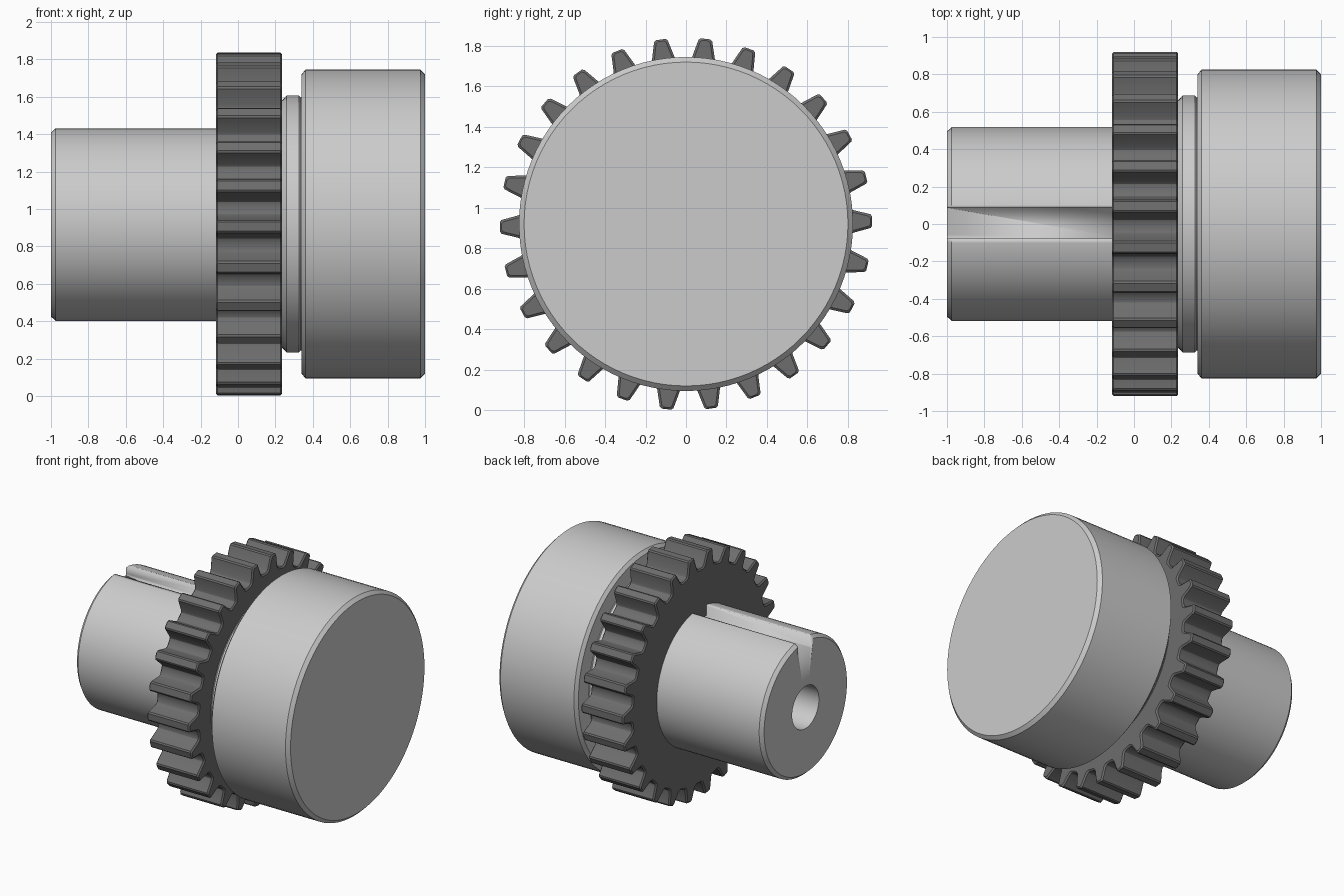
import bpy, bmesh, math

if "Cube" in bpy.data.objects:
    bpy.data.objects.remove(bpy.data.objects["Cube"])

CZ = 0.92       # height of the shared axis
SEG = 96


def material(name, v):
    m = bpy.data.materials.new(name)
    m.diffuse_color = (v, v, v, 1)
    m.use_nodes = True
    m.node_tree.nodes["Principled BSDF"].inputs["Base Color"].default_value = m.diffuse_color
    return m


LIGHT = material("light steel", 0.60)
DARK = material("dark steel", 0.155)


def finish(name, bm, mat, angle=25):
    bmesh.ops.recalc_face_normals(bm, faces=bm.faces)
    me = bpy.data.meshes.new(name)
    bm.to_mesh(me)
    bm.free()
    me.materials.append(mat)
    ob = bpy.data.objects.new(name, me)
    bpy.context.collection.objects.link(ob)
    ob.location.z = CZ
    bpy.ops.object.select_all(action='DESELECT')
    bpy.context.view_layer.objects.active = ob
    ob.select_set(True)
    bpy.ops.object.shade_smooth_by_angle(angle=math.radians(angle))
    return ob


def loft(rings):
    """Join (x, outline) rings along the x axis and close both ends."""
    bm = bmesh.new()
    loops = [[bm.verts.new((x, y, z)) for y, z in pts] for x, pts in rings]
    for a, b in zip(loops, loops[1:]):
        n = len(a)
        for i in range(n):
            j = (i + 1) % n
            bm.faces.new((a[i], a[j], b[j], b[i]))
    bm.faces.new(loops[0])
    bm.faces.new(loops[-1])
    return bm


def circle(r):
    return [(r * math.cos(t), r * math.sin(t))
            for t in (2 * math.pi * i / SEG for i in range(SEG))]


def turned(name, profile):
    return finish(name, loft([(x, circle(r)) for x, r in profile]), LIGHT)


# Wide drum and narrow collar, both chamfered
turned("drum", [(0.34, 0.80), (0.36, 0.825), (0.975, 0.825), (1.0, 0.80)])
turned("collar", [(0.22, 0.655), (0.235, 0.66), (0.26, 0.687),
                  (0.325, 0.687), (0.335, 0.677), (0.345, 0.677)])

# Shaft with a blind bore running in from its free end
shaft = turned("shaft", [(-0.10, 0.16), (-1.0, 0.16), (-1.0, 0.495),
                         (-0.975, 0.518), (-0.10, 0.518), (-0.05, 0.518)])

# Keyway cut along the top of the shaft
bm = bmesh.new()
bmesh.ops.create_cube(bm, size=1)
for v in bm.verts:
    v.co = (v.co.x * 1.2 - 0.6, v.co.y * 0.166 + 0.005, v.co.z * 0.3 + 0.58)
cutter = finish("keyway_cutter", bm, LIGHT)
cutter.hide_render = True
cutter.hide_viewport = True
mod = shaft.modifiers.new("keyway", 'BOOLEAN')
mod.operation = 'DIFFERENCE'
mod.solver = 'EXACT'
mod.object = cutter

# Gear: one tooth flank as (radius, half width), mirrored and repeated
TEETH = 26
FLANK = [(0.808, 0.078), (0.814, 0.065), (0.828, 0.056),
         (0.897, 0.038), (0.912, 0.034), (0.92, 0.024)]


def gear_outline(inset):
    tooth = [(r, -w) for r, w in FLANK] + [(r, w) for r, w in reversed(FLANK)]
    pts = []
    for i in range(TEETH):
        a = math.radians(0.9) + 2 * math.pi * i / TEETH
        for r, w in tooth:
            t = a + (w - math.copysign(inset, w)) / r
            pts.append(((r - inset) * math.cos(t), (r - inset) * math.sin(t)))
    return pts


finish("gear", loft([(-0.118, gear_outline(0.009)), (-0.109, gear_outline(0)),
                     (0.227, gear_outline(0)), (0.236, gear_outline(0.009))]), DARK)
